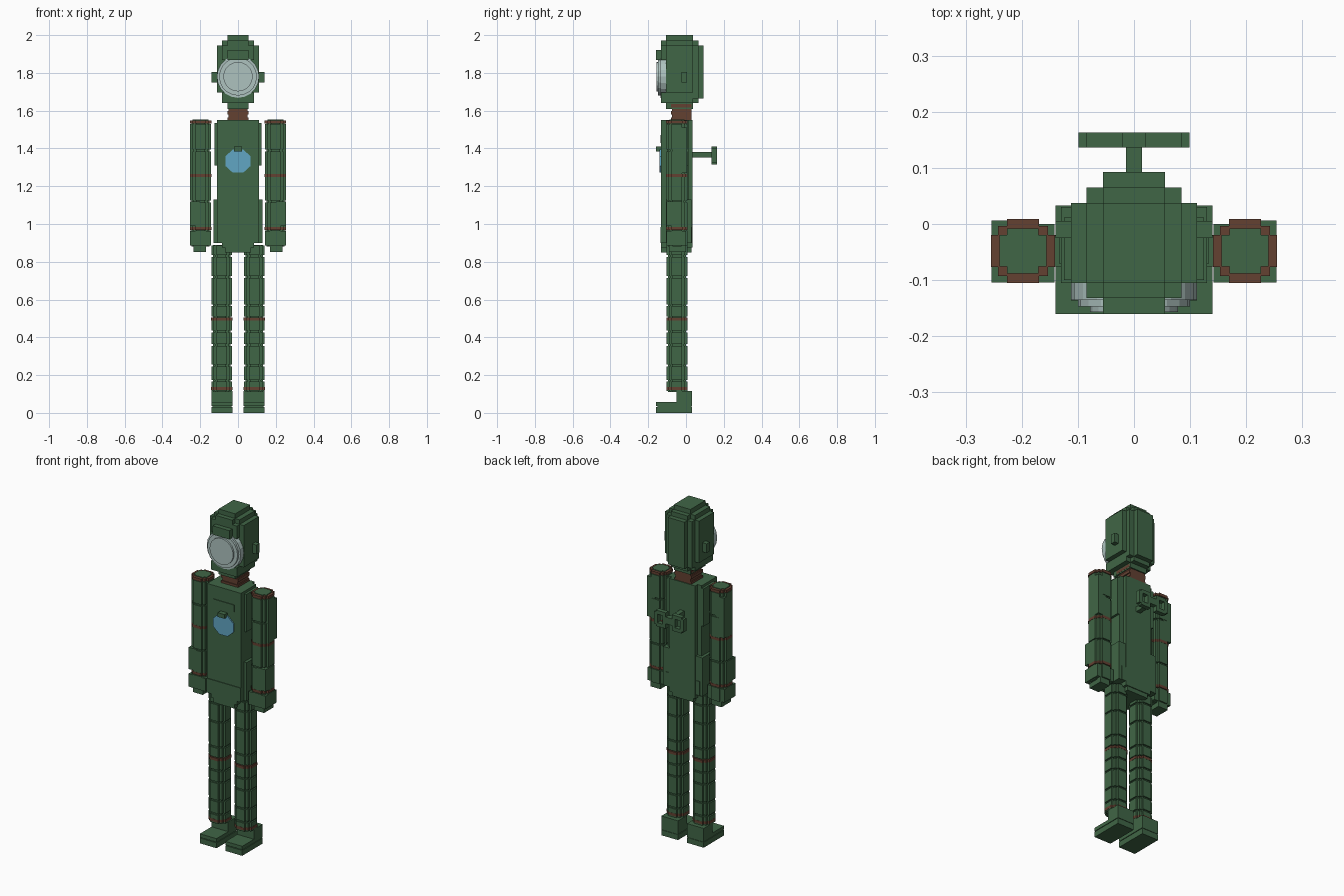
import bpy, bmesh, math
from mathutils import Matrix, Vector

cube = bpy.data.objects.get("Cube")
if cube:
    bpy.data.objects.remove(cube, do_unlink=True)


def material(name, rgb):
    m = bpy.data.materials.new(name)
    m.use_nodes = True
    m.diffuse_color = (*rgb, 1)
    m.node_tree.nodes["Principled BSDF"].inputs["Base Color"].default_value = (*rgb, 1)
    return m


GREEN = material("dark green", (0.051, 0.133, 0.061))
BROWN = material("rust brown", (0.125, 0.052, 0.031))
BLUE = material("light blue", (0.12, 0.38, 0.55))
GLASS = material("pale visor", (0.42, 0.54, 0.52))


def finish(name, bm, mat):
    me = bpy.data.meshes.new(name)
    bm.to_mesh(me)
    bm.free()
    ob = bpy.data.objects.new(name, me)
    bpy.context.collection.objects.link(ob)
    me.materials.append(mat)
    return ob


def boxes(name, mat, items):
    """Blocks given as (x0, x1, y0, y1, z0, z1)."""
    bm = bmesh.new()
    for x0, x1, y0, y1, z0, z1 in items:
        m = Matrix.Translation(((x0 + x1) / 2, (y0 + y1) / 2, (z0 + z1) / 2))
        m = m @ Matrix.Diagonal((abs(x1 - x0), y1 - y0, z1 - z0, 1))
        bmesh.ops.create_cube(bm, size=1, matrix=m)
    return finish(name, bm, mat)


def mid(hx, y0, y1, z0, z1):
    return (-hx, hx, y0, y1, z0, z1)


def limb_slab(cx, cy, r, z0, z1):
    """Stepped round cross-section made of three crossing blocks."""
    return [(cx - a, cx + a, cy - b, cy + b, z0, z1)
            for a, b in ((r, r * 0.5), (r * 0.78, r * 0.78), (r * 0.5, r))]


# Head: stepped rounded shell, open at the front for the visor
boxes("head_shell", GREEN, [
    mid(0.055, -0.105, 0.037, 1.61, 2.0),
    mid(0.085, -0.105, 0.037, 1.64, 1.972),
    mid(0.055, -0.132, 0.065, 1.64, 1.972),
    mid(0.112, -0.105, 0.037, 1.695, 1.945),
    mid(0.085, -0.105, 0.065, 1.665, 1.945),
    mid(0.055, -0.105, 0.093, 1.665, 1.945),
])
boxes("brow", GREEN, [mid(0.055, -0.16, -0.1, 1.868, 1.92),
                      mid(0.085, -0.132, -0.1, 1.868, 1.945)])
boxes("chin", GREEN, [mid(0.085, -0.132, -0.1, 1.64, 1.695)])
boxes("ears", GREEN, [mid(0.14, -0.025, 0.005, 1.75, 1.805)])

# Visor: shallow faceted disc stepping forward
bm = bmesh.new()
for r, y0, y1 in ((0.112, -0.135, -0.1), (0.1, -0.147, -0.13), (0.078, -0.157, -0.14)):
    m = Matrix.Translation((0, (y0 + y1) / 2, 1.78)) @ Matrix.Rotation(math.pi / 2, 4, 'X')
    bmesh.ops.create_cone(bm, cap_ends=True, segments=20, radius1=r, radius2=r,
                          depth=y1 - y0, matrix=m)
finish("visor", bm, GLASS)

# Neck: stacked ribs
boxes("neck", BROWN, [mid(0.05 if i % 2 else 0.056, -0.075 if i % 2 else -0.08, 0.03,
                          1.545 + i * 0.018, 1.563 + i * 0.018) for i in range(5)])

# Torso, hips and pelvis
boxes("torso", GREEN, [
    mid(0.112, -0.132, 0.012, 0.9, 1.55),
    mid(0.085, -0.132, 0.035, 0.875, 1.55),
    mid(0.125, -0.1, 0.012, 1.31, 1.535),
])
boxes("chest_panel", GREEN, [mid(0.07, -0.136, -0.13, 1.43, 1.47)])
boxes("hips", GREEN, [mid(0.13, -0.105, 0.03, 0.9, 1.13),
                      mid(0.112, -0.136, 0.033, 0.9, 0.985)])
boxes("pelvis", GREEN, [mid(0.07, -0.132, 0.03, 0.85, 0.9)])

# Chest light with a small hood
bm = bmesh.new()
m = (Matrix.Translation((0, -0.135, 1.333)) @ Matrix.Diagonal((1.1, 1, 1, 1))
     @ Matrix.Rotation(math.pi / 2, 4, 'X') @ Matrix.Rotation(math.pi / 8, 4, 'Z'))
bmesh.ops.create_cone(bm, cap_ends=True, segments=8, radius1=0.066, radius2=0.066,
                      depth=0.008, matrix=m)
finish("chest_light", bm, BLUE)
boxes("light_hood", GREEN, [mid(0.022, -0.16, -0.13, 1.385, 1.41)])

# Winding key on the back: shaft and two square loops
key = [mid(0.014, 0.02, 0.14, 1.352, 1.382), mid(0.03, 0.136, 0.163, 1.345, 1.385)]
for s in (-1, 1):
    key += [
        (s * 0.02, s * 0.085, 0.136, 0.163, 1.388, 1.41),
        (s * 0.02, s * 0.085, 0.136, 0.163, 1.315, 1.337),
        (s * 0.075, s * 0.099, 0.136, 0.163, 1.325, 1.4),
        (s * 0.02, s * 0.04, 0.136, 0.163, 1.325, 1.4),
    ]
boxes("winding_key", GREEN, key)


def limb(name, cx, cy, r, breaks, bands):
    """Segments split by narrow seams, with brown joint bands."""
    items = limb_slab(cx, cy, r - 0.008, breaks[0], breaks[-1])
    for z0, z1 in zip(breaks, breaks[1:]):
        items += limb_slab(cx, cy, r, z0 + 0.005, z1 - 0.005)
    boxes(name, GREEN, items)
    rings = []
    for z in bands:
        rings += limb_slab(cx, cy, r + 0.001, z - 0.008, z + 0.008)
    boxes(name + "_joints", BROWN, rings)


for side, s in (("left", 1), ("right", -1)):
    # Arm with shoulder ring, cap and hand
    ax, ay = s * 0.198, -0.048
    limb(side + "_arm", ax, ay, 0.056,
         (0.88, 0.97, 1.12, 1.26, 1.39, 1.535), (0.977, 1.257, 1.541))
    boxes(side + "_shoulder_cap", GREEN,
          [(ax - 0.042, ax + 0.042, ay - 0.028, ay + 0.028, 1.53, 1.553),
           (ax - 0.028, ax + 0.028, ay - 0.04, ay + 0.04, 1.53, 1.553)])
    boxes(side + "_forearm_plate", GREEN,
          [(s * 0.142, s * 0.254, -0.104, 0.0, 0.885, 0.962),
           (s * 0.2, s * 0.254, -0.104, -0.02, 0.99, 1.12),
           (s * 0.2, s * 0.254, -0.075, 0.006, 1.27, 1.51)])
    boxes(side + "_hand", GREEN, [(s * 0.17, s * 0.235, -0.09, 0.0, 0.852, 0.89)])

    # Leg
    limb(side + "_leg", s * 0.086, -0.048, 0.055,
         (0.11, 0.17, 0.25, 0.36, 0.43, 0.505, 0.57, 0.72, 0.83, 0.89), (0.13, 0.497))

    # Foot with heel block and sole
    boxes(side + "_foot", GREEN, [
        (s * 0.03, s * 0.14, -0.16, 0.033, 0.0, 0.032),
        (s * 0.03, s * 0.14, -0.16, 0.033, 0.036, 0.057),
        (s * 0.034, s * 0.136, -0.15, 0.03, 0.02, 0.05),
        (s * 0.03, s * 0.14, -0.05, 0.033, 0.05, 0.115),
    ])
